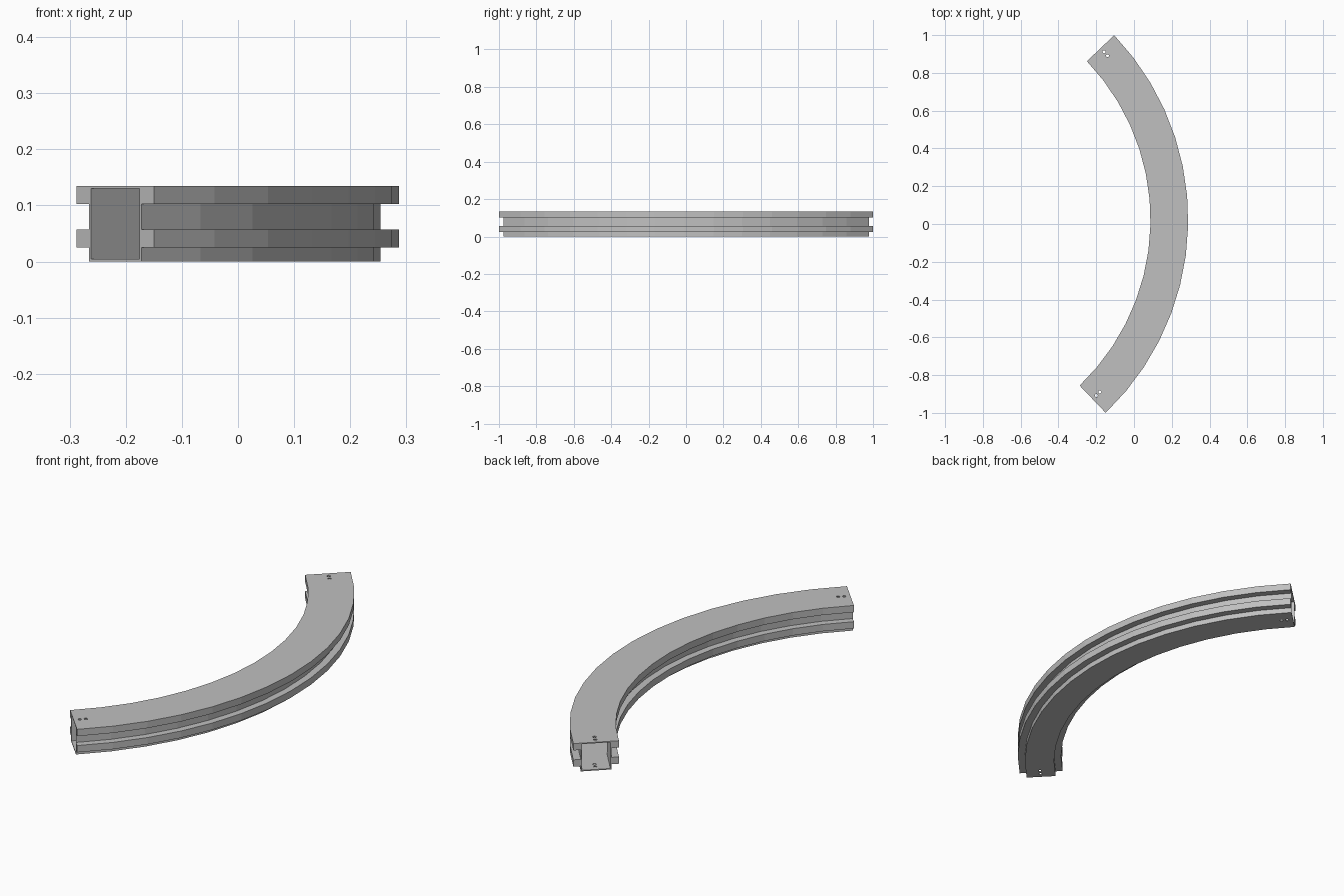
import bpy, bmesh
from math import radians, cos, sin
from mathutils import Vector

cube = bpy.data.objects.get("Cube")
if cube:
    bpy.data.objects.remove(cube, do_unlink=True)

# Sweep layout
CX, CY = -1.127, 0.0225
START, SWEEP, STEPS = radians(-46.29), radians(90), 14
R_IN, R_OUT = 1.247, 1.3815      # tube walls
HEIGHT, WALL, BAR = 0.135, 0.005, 0.0325

metal = bpy.data.materials.new("grey_metal")
metal.use_nodes = True
metal.diffuse_color = (0.53, 0.53, 0.53, 1)
metal.node_tree.nodes["Principled BSDF"].inputs["Base Color"].default_value = (0.53, 0.53, 0.53, 1)


def on_arc(r, angle, z):
    return Vector((CX + r * cos(angle), CY + r * sin(angle), z))


def rect(r0, r1, z0, z1):
    return [(r0, z0), (r1, z0), (r1, z1), (r0, z1)]


def finish(bm, name):
    bmesh.ops.recalc_face_normals(bm, faces=bm.faces)
    mesh = bpy.data.meshes.new(name)
    bm.to_mesh(mesh)
    bm.free()
    mesh.materials.append(metal)
    obj = bpy.data.objects.new(name, mesh)
    bpy.context.collection.objects.link(obj)
    return obj


def sweep(name, outer, inner=None):
    """Sweep a closed section along the arc; an inner section makes it an open tube."""
    bm = bmesh.new()
    shells = []
    for section in filter(None, (outer, inner)):
        rings = [[bm.verts.new(on_arc(r, START + SWEEP * i / STEPS, z)) for r, z in section]
                 for i in range(STEPS + 1)]
        for a, b in zip(rings, rings[1:]):
            for k in range(4):
                n = (k + 1) % 4
                bm.faces.new((a[k], a[n], b[n], b[k]))
        shells.append(rings)
    for end in (0, -1):
        if inner:
            o, i = shells[0][end], shells[1][end]
            for k in range(4):
                n = (k + 1) % 4
                bm.faces.new((o[k], o[n], i[n], i[k]))
        else:
            bm.faces.new(shells[0][end])
    return finish(bm, name)


# Hollow square tube
tube = sweep("curved_tube", rect(R_IN, R_OUT, 0, HEIGHT),
             rect(R_IN + WALL, R_OUT - WALL, WALL, HEIGHT - WALL))

# Square rails along both sides, upper and lower
for level, z in (("upper", HEIGHT - BAR), ("lower", 0.025)):
    sweep(f"{level}_inner_rail", rect(R_IN - BAR, R_IN, z, z + BAR))
    sweep(f"{level}_outer_rail", rect(R_OUT, R_OUT + BAR, z, z + BAR))

# Pairs of bolt holes through top and bottom at each end
bm = bmesh.new()
mid = (R_IN + R_OUT) / 2
for end, side in ((START, 1), (START + SWEEP, -1)):
    for dist in (0.027, 0.054):
        made = bmesh.ops.create_cone(bm, cap_ends=True, segments=16, radius1=0.008,
                                     radius2=0.008, depth=0.3)
        bmesh.ops.translate(bm, verts=made["verts"],
                            vec=on_arc(mid, end + side * dist / mid, HEIGHT / 2))
cutter = finish(bm, "hole_cutter")
cutter.hide_render = True

cut = tube.modifiers.new("bolt_holes", 'BOOLEAN')
cut.operation = 'DIFFERENCE'
cut.solver = 'EXACT'
cut.object = cutter
bpy.context.view_layer.objects.active = tube
bpy.ops.object.modifier_apply(modifier=cut.name)
bpy.data.objects.remove(cutter, do_unlink=True)
